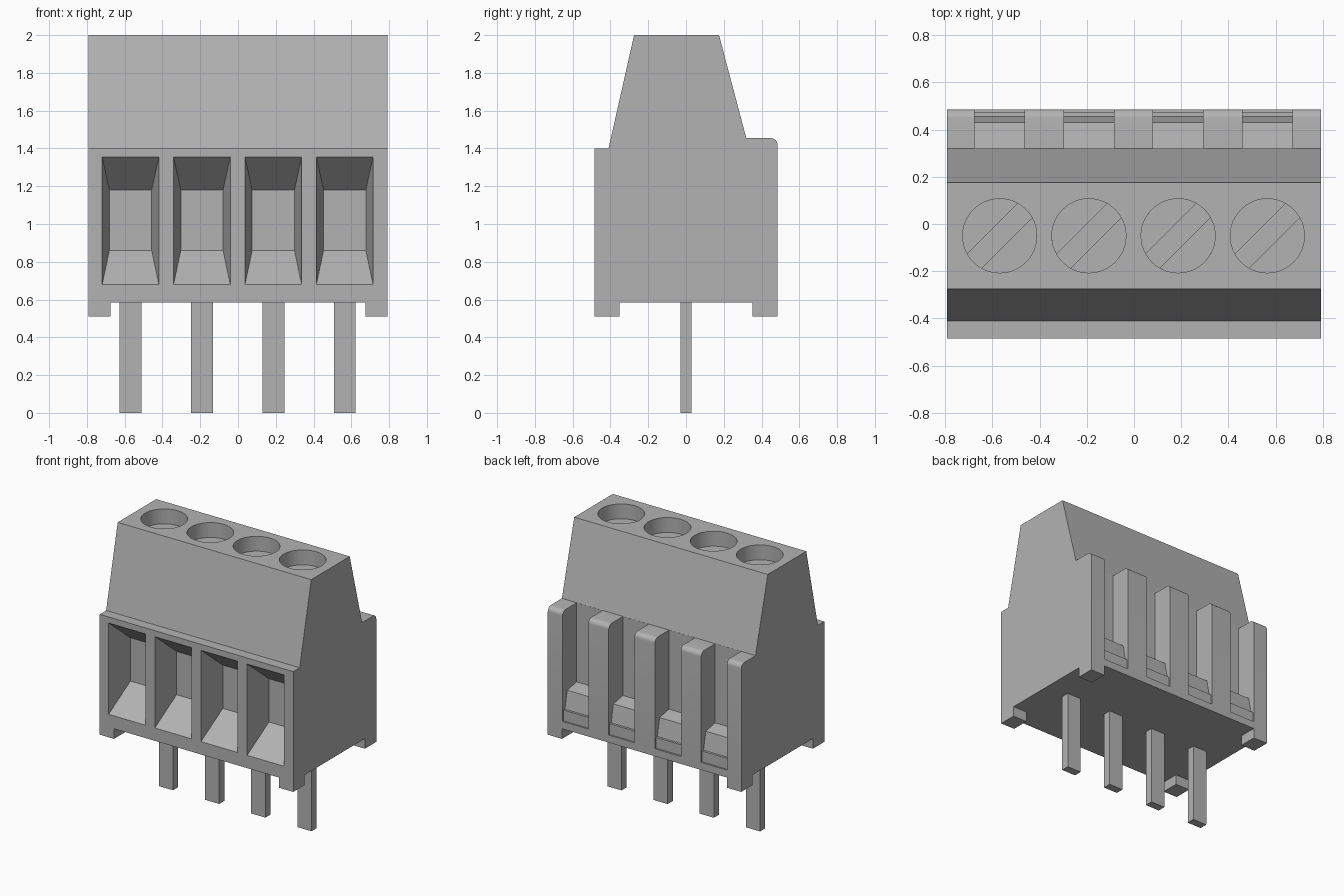
import bpy, bmesh, math
from mathutils import Matrix, Vector

cube = bpy.data.objects.get("Cube")
if cube:
    bpy.data.objects.remove(cube, do_unlink=True)

grey = bpy.data.materials.new("grey plastic")
grey.use_nodes = True
grey.diffuse_color = (0.45, 0.45, 0.45, 1)
bsdf = next(n for n in grey.node_tree.nodes if n.type == 'BSDF_PRINCIPLED')
bsdf.inputs["Base Color"].default_value = (0.45, 0.45, 0.45, 1)
bsdf.inputs["Roughness"].default_value = 0.6

HALF = 0.792                                          # half width of the housing
CENTRES = [-0.002 + 0.378 * (i - 1.5) for i in range(4)]
FLOOR = 0.585                                         # underside of the housing


def finish(name, bm):
    bmesh.ops.recalc_face_normals(bm, faces=bm.faces[:])
    mesh = bpy.data.meshes.new(name)
    bm.to_mesh(mesh)
    bm.free()
    mesh.materials.append(grey)
    ob = bpy.data.objects.new(name, mesh)
    bpy.context.collection.objects.link(ob)
    return ob


def prism(bm, points, offset):
    """Extrude a closed outline of 3D points by an offset."""
    face = bm.faces.new([bm.verts.new(p) for p in points])
    out = bmesh.ops.extrude_face_region(bm, geom=[face])
    moved = [v for v in out["geom"] if isinstance(v, bmesh.types.BMVert)]
    bmesh.ops.translate(bm, verts=moved, vec=Vector(offset))


def side_prism(bm, profile, x0, x1):
    prism(bm, [(x0, y, z) for y, z in profile], (x1 - x0, 0, 0))


def box(bm, x0, x1, y0, y1, z0, z1):
    side_prism(bm, [(y0, z0), (y1, z0), (y1, z1), (y0, z1)], x0, x1)


def cut(target, cutter):
    """Subtract the cutter from the target and remove the cutter."""
    cutter.hide_render = True
    mod = target.modifiers.new("cut", 'BOOLEAN')
    mod.operation = 'DIFFERENCE'
    mod.solver = 'EXACT'
    mod.object = cutter
    bpy.context.view_layer.update()
    deps = bpy.context.evaluated_depsgraph_get()
    mesh = bpy.data.meshes.new_from_object(target.evaluated_get(deps))
    target.modifiers.clear()
    target.data = mesh
    bpy.data.objects.remove(cutter, do_unlink=True)


# Housing: side profile with a rounded rear top corner
R = 0.036
rounded = [(0.485 - R + R * math.cos(a), 1.455 - R + R * math.sin(a))
           for a in (math.radians(15 * k) for k in range(7))]
profile = [(-0.485, FLOOR), (0.485, FLOOR)] + rounded + [
    (0.319, 1.455), (0.175, 2), (-0.275, 2), (-0.41, 1.4), (-0.485, 1.4)]
bm = bmesh.new()
side_prism(bm, profile, -HALF, HALF)
housing = finish("housing", bm)

# Rear channels, each leaving a stepped latch at its foot
latch = [(0.32, 1.6), (0.32, 0.87), (0.43, 0.85), (0.456, 0.72), (0.473, 0.72),
         (0.473, 0.64), (0.6, 0.64), (0.6, 1.6)]
bm = bmesh.new()
for cx in CENTRES:
    side_prism(bm, latch, cx - 0.106, cx + 0.106)
cut(housing, finish("channel_cutter", bm))

# Tapered wire entries in the front
bm = bmesh.new()
for cx in CENTRES:
    rings = []
    for y, hw, z0, z1 in ((-0.6, 0.15, 0.68, 1.355), (-0.485, 0.15, 0.68, 1.355),
                          (-0.285, 0.112, 0.86, 1.18)):
        rings.append([bm.verts.new((cx + sx * hw, y, z))
                      for sx, z in ((-1, z0), (1, z0), (1, z1), (-1, z1))])
    for a, b in zip(rings, rings[1:]):
        for i in range(4):
            j = (i + 1) % 4
            bm.faces.new((a[i], a[j], b[j], b[i]))
    bm.faces.new(rings[0])
    bm.faces.new(rings[-1])
cut(housing, finish("entry_cutter", bm))

# Screw wells in the top
WELL_R, WELL_Y = 0.157, -0.05
bm = bmesh.new()
for cx in CENTRES:
    bmesh.ops.create_cone(bm, cap_ends=True, segments=48, radius1=WELL_R, radius2=WELL_R,
                          depth=0.32, matrix=Matrix.Translation((cx, WELL_Y, 2.0)))
cut(housing, finish("well_cutter", bm))

# Slotted screw heads: two disc segments either side of a diagonal slot
slot = math.asin(0.042 / WELL_R)
bm = bmesh.new()
for cx in CENTRES:
    for turn in (math.radians(45), math.radians(225)):
        arc = [turn + slot + (math.pi - 2 * slot) * k / 24 for k in range(25)]
        prism(bm, [(cx + WELL_R * math.cos(a), WELL_Y + WELL_R * math.sin(a), 1.84)
                   for a in arc], (0, 0, 0.05))
finish("screw_heads", bm)

# Corner feet
bm = bmesh.new()
for x0, x1 in ((-HALF, -0.675), (0.675, HALF)):
    for y0, y1 in ((-0.485, -0.352), (0.352, 0.485)):
        box(bm, x0, x1, y0, y1, 0.51, FLOOR)
finish("corner_feet", bm)

# Solder pins
bm = bmesh.new()
for cx in CENTRES:
    box(bm, cx - 0.058, cx + 0.058, -0.03, 0.03, 0, FLOOR)
finish("solder_pins", bm)

# Smooth the curved walls, keep the other edges sharp
bpy.ops.object.select_all(action='DESELECT')
housing.select_set(True)
bpy.context.view_layer.objects.active = housing
bpy.ops.object.shade_smooth_by_angle(angle=math.radians(20))
